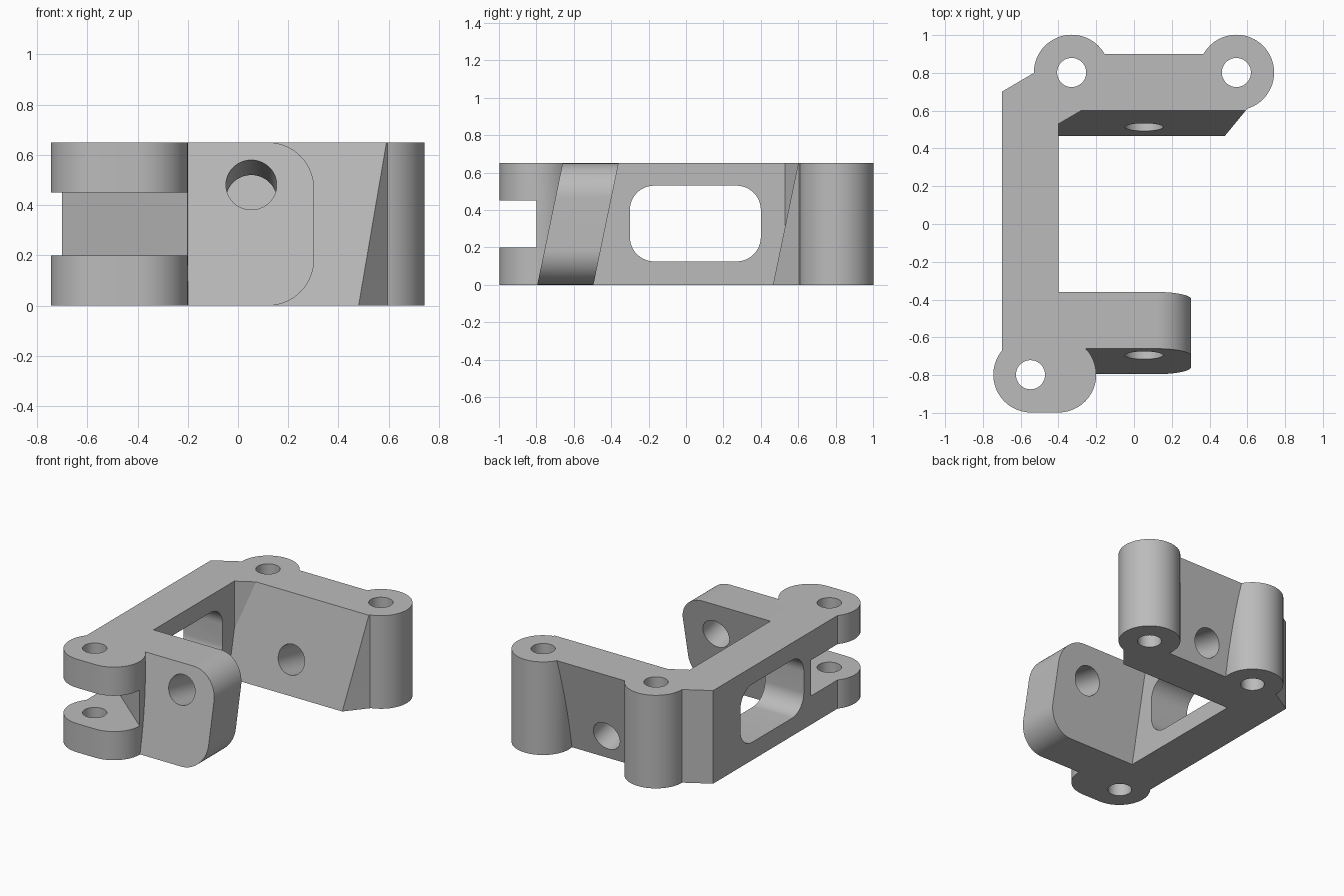
import bpy, bmesh, math
from mathutils import Matrix, Vector

if "Cube" in bpy.data.objects:
    bpy.data.objects.remove(bpy.data.objects["Cube"], do_unlink=True)

H = 0.65                  # overall height
LEAN = 0.135 / H          # backward lean of both cross plates
BOSS_R, PIN_R, BORE_R = 0.2, 0.077, 0.101

metal = bpy.data.materials.new("light_grey_metal")
metal.use_nodes = True
GREY = (0.5, 0.5, 0.5, 1)
metal.diffuse_color = GREY
metal.node_tree.nodes["Principled BSDF"].inputs["Base Color"].default_value = GREY


def make_object(name, bm):
    bmesh.ops.recalc_face_normals(bm, faces=bm.faces)
    mesh = bpy.data.meshes.new(name)
    bm.to_mesh(mesh)
    bm.free()
    mesh.materials.append(metal)
    obj = bpy.data.objects.new(name, mesh)
    bpy.context.scene.collection.objects.link(obj)
    return obj


def prism(name, points, sweep):
    """Closed outline of 3D points swept along a vector."""
    bm = bmesh.new()
    face = bm.faces.new([bm.verts.new(p) for p in points])
    swept = bmesh.ops.extrude_face_region(bm, geom=[face], use_keep_orig=True)
    verts = [v for v in swept["geom"] if isinstance(v, bmesh.types.BMVert)]
    bmesh.ops.translate(bm, verts=verts, vec=sweep)
    return make_object(name, bm)


def plan(name, points, low=0, high=H):
    return prism(name, [(x, y, low) for x, y in points], (0, 0, high - low))


def arc(cx, cy, r, start, end, steps=24):
    angles = [math.radians(start + (end - start) * i / steps) for i in range(steps + 1)]
    return [(cx + r * math.cos(a), cy + r * math.sin(a)) for a in angles]


def round_post(name, x, y, r, low=0, high=H):
    return plan(name, arc(x, y, r, 0, 360, 64)[:-1], low, high)


def combine(target, other, operation):
    mod = target.modifiers.new(operation.lower(), 'BOOLEAN')
    mod.operation, mod.solver, mod.object = operation, 'EXACT', other
    bpy.context.view_layer.objects.active = target
    bpy.ops.object.modifier_apply(modifier=mod.name)
    bpy.data.objects.remove(other, do_unlink=True)


# Side wall with the angled corner leading to the rear plate
bracket = plan("bracket", [(-0.7, -0.795), (-0.4, -0.795), (-0.4, 0.53), (-0.28, 0.6),
                           (-0.28, 0.7), (-0.33, 0.8), (-0.53, 0.8), (-0.7, 0.7)])

# Leaning rear plate with an upright, angled end
bm = bmesh.new()
for p in [(-0.45, 0.465, 0), (0.48, 0.465, 0), (0.595, 0.605, 0), (0.54, 0.765, 0),
          (-0.45, 0.765, 0), (-0.45, 0.6, H), (0.591, 0.6, H), (0.595, 0.605, H),
          (0.54, 0.9, H), (-0.45, 0.9, H)]:
    bm.verts.new(p)
bmesh.ops.convex_hull(bm, input=bm.verts)
bmesh.ops.dissolve_limit(bm, angle_limit=0.01, verts=bm.verts, edges=bm.edges)
rear_plate = make_object("rear_plate", bm)

# Leaning front lug with rounded outer corners
R = 0.185
lug_outline = ([(-0.45, 0)] + arc(0.303 - R, R, R, -90, 0)
               + arc(0.303 - R, H - R, R, 0, 90) + [(-0.45, H)])
front_lug = prism("front_lug", [(x, -0.795 + LEAN * z, z) for x, z in lug_outline], (0, 0.3, 0))

# Oblong front boss and the two round rear bosses
front_boss = plan("front_boss", arc(-0.545, -0.798, BOSS_R, 90, 270)
                  + arc(-0.4, -0.798, BOSS_R, -90, 90))
rear_bosses = [round_post("rear_boss", x, 0.802, BOSS_R) for x in (-0.33, 0.542)]

for part in [rear_plate, front_lug, front_boss] + rear_bosses:
    combine(bracket, part, 'UNION')

# Diagonal slot splitting the front boss into a fork
slot = plan("slot_cutter", [(-1, -0.128), (0, -0.968), (0, -1.2), (-1, -1.2)], 0.2, 0.45)
combine(bracket, slot, 'DIFFERENCE')

# Rounded window through the side wall
W = 0.13
window = (arc(0.4 - W, 0.53 - W, W, 0, 90, 16) + arc(-0.3 + W, 0.53 - W, W, 90, 180, 16)
          + arc(-0.3 + W, 0.125 + W, W, 180, 270, 16) + arc(0.4 - W, 0.125 + W, W, 270, 360, 16))
combine(bracket, prism("window_cutter", [(-0.9, y, z) for y, z in window], (0.7, 0, 0)),
        'DIFFERENCE')

# Upright pin holes
for x, y in [(-0.33, 0.802), (0.542, 0.802), (-0.548, -0.798)]:
    combine(bracket, round_post("pin_cutter", x, y, PIN_R, -0.1, H + 0.1), 'DIFFERENCE')

# One bore square to the leaning plates, passing through both
axis = Vector((0, 1, -LEAN)).normalized()
bm = bmesh.new()
bmesh.ops.create_cone(bm, cap_ends=True, segments=64, radius1=BORE_R, radius2=BORE_R, depth=2.2,
                      matrix=Matrix.Translation((0.053, -0.09, 0.355))
                      @ axis.to_track_quat('Z', 'Y').to_matrix().to_4x4())
combine(bracket, make_object("bore_cutter", bm), 'DIFFERENCE')

# Smooth round surfaces, crisp edges
bpy.ops.object.select_all(action='DESELECT')
bracket.select_set(True)
bpy.context.view_layer.objects.active = bracket
bpy.ops.object.shade_smooth_by_angle(angle=math.radians(25))
